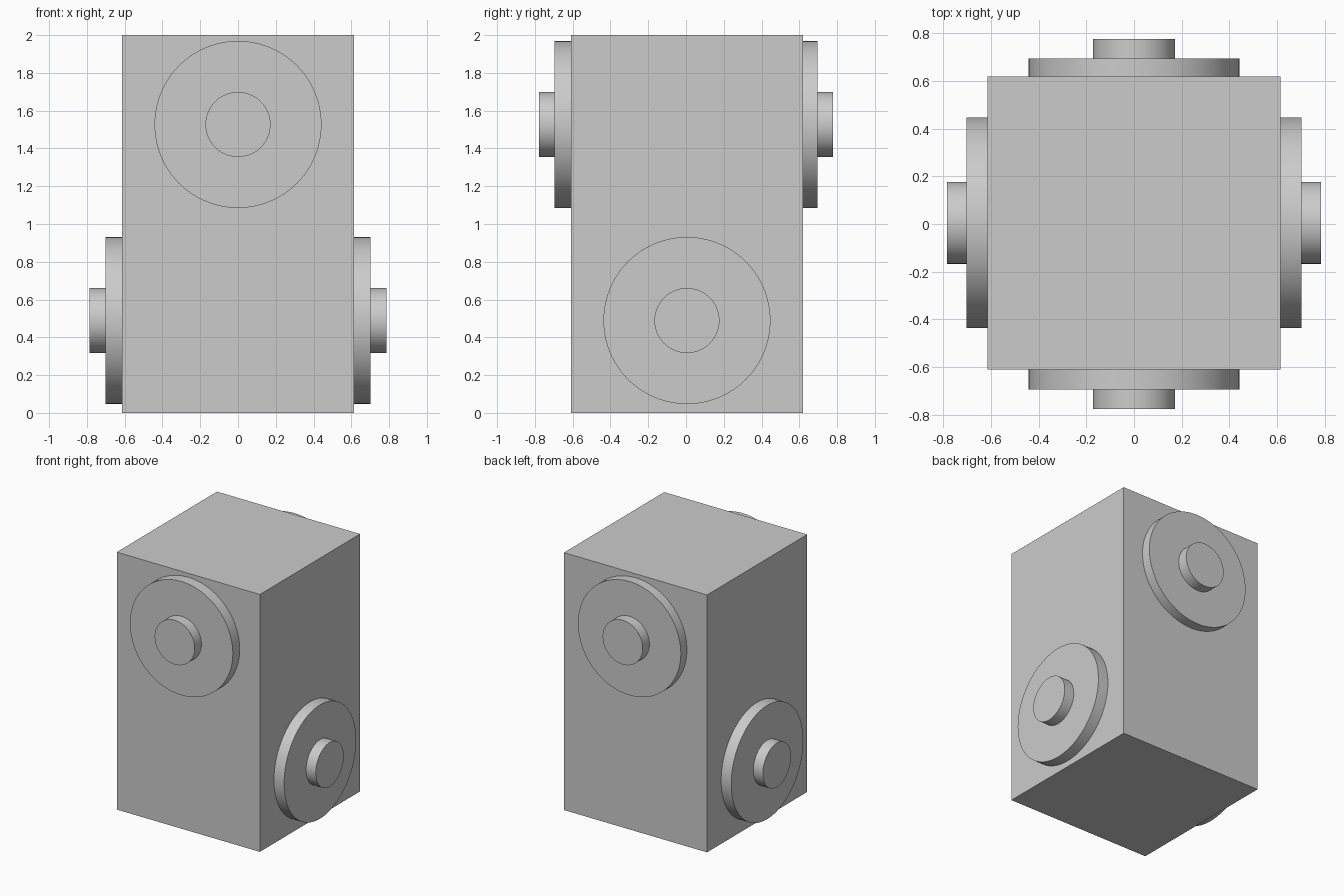
import bpy
from math import pi, cos, sin
from mathutils import Matrix, Vector

default = bpy.data.objects.get("Cube")
if default:
    bpy.data.objects.remove(default, do_unlink=True)

# One plain grey for everything
grey = bpy.data.materials.new("light grey")
grey.use_nodes = True
grey.diffuse_color = (0.6, 0.6, 0.6, 1)
grey.node_tree.nodes["Principled BSDF"].inputs["Base Color"].default_value = (0.6, 0.6, 0.6, 1)

CENTRE_Y = 0.005
HALF = 0.615
SINK = 0.05  # how far each hub part reaches into the part behind it


def finish(obj, name):
    obj.name = name
    obj.data.name = name
    obj.data.materials.append(grey)
    return obj


def disc(name, axis, centre, radius, start, end):
    """Cylinder along a horizontal axis, spanning start to end from the centre."""
    bpy.ops.mesh.primitive_cylinder_add(vertices=96, radius=radius, depth=end - start)
    obj = finish(bpy.context.object, name)
    turn = axis.to_track_quat('Z', 'Y').to_matrix().to_4x4()
    obj.data.transform(Matrix.Translation(centre + axis * (start + end) / 2) @ turn)
    bpy.ops.object.shade_smooth_by_angle(angle=pi / 6)


# Square-section body
bpy.ops.mesh.primitive_cube_add(size=1)
body = finish(bpy.context.object, "body")
body.data.transform(Matrix.Translation((0, CENTRE_Y, 1)) @ Matrix.Diagonal((2 * HALF, 2 * HALF, 2, 1)))

# Stepped hubs: high on front and back, low on both sides
for side, axis, centre, rim, tip in (
    ("front", Vector((0, -1, 0)), Vector((0, 0, 1.527)), 0.695, 0.777),
    ("back", Vector((0, 1, 0)), Vector((0, 0, 1.527)), 0.695, 0.777),
    ("left", Vector((1, 0, 0)), Vector((0, CENTRE_Y, 0.489)), 0.702, 0.785),
    ("right", Vector((-1, 0, 0)), Vector((0, CENTRE_Y, 0.489)), 0.702, 0.785),
):
    disc(side + "_flange", axis, centre, 0.442, HALF - SINK, rim)
    disc(side + "_pin", axis, centre, 0.172, rim - SINK, tip)
